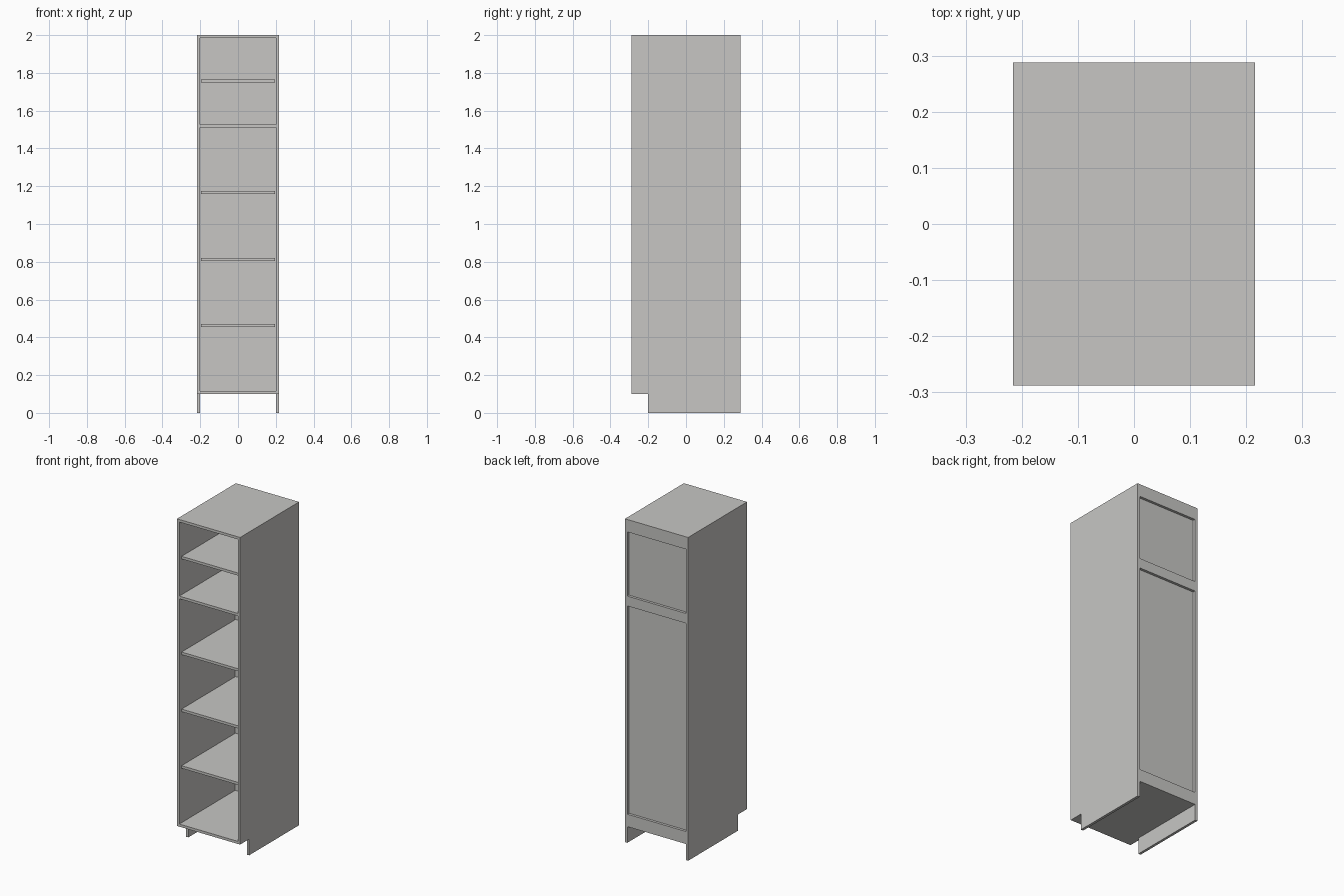
import bpy
import bmesh

if "Cube" in bpy.data.objects:
    bpy.data.objects.remove(bpy.data.objects["Cube"])

W, D, H = 0.216, 0.288, 2.0      # half width, half depth, height
T = 0.016                        # board thickness
TOE_H, TOE_Y = 0.10, -0.20       # toe notch height and its rear limit
IN = W - T                       # half of the inner width
PANEL_Y = 0.257                  # inner face of the back panel
RAIL = 0.061                     # back rail height

board = bpy.data.materials.new("warm_grey_board")
board.diffuse_color = (0.57, 0.565, 0.55, 1.0)
board.use_nodes = True
board.node_tree.nodes["Principled BSDF"].inputs["Base Color"].default_value = board.diffuse_color


def finish(name, bm):
    bmesh.ops.recalc_face_normals(bm, faces=bm.faces)
    mesh = bpy.data.meshes.new(name)
    bm.to_mesh(mesh)
    bm.free()
    mesh.materials.append(board)
    obj = bpy.data.objects.new(name, mesh)
    bpy.context.collection.objects.link(obj)
    return obj


def box(name, x, y, z):
    """Board spanning the given (min, max) ranges."""
    bm = bmesh.new()
    bmesh.ops.create_cube(bm, size=1.0)
    for v in bm.verts:
        v.co = [r[0] if c < 0 else r[1] for c, r in zip(v.co, (x, y, z))]
    return finish(name, bm)


# Side panels: one notched outline, extruded to board thickness
outline = [(-D, TOE_H), (TOE_Y, TOE_H), (TOE_Y, 0), (D, 0), (D, H), (-D, H)]
for name, x0 in (("left_side", -W), ("right_side", IN)):
    bm = bmesh.new()
    face = bm.faces.new([bm.verts.new((x0, y, z)) for y, z in outline])
    ext = bmesh.ops.extrude_face_region(bm, geom=[face])
    moved = [g for g in ext["geom"] if isinstance(g, bmesh.types.BMVert)]
    bmesh.ops.translate(bm, verts=moved, vec=(T, 0, 0))
    finish(name, bm)

# Top, bottom and fixed divider
inner = (-IN, IN)
low, high = TOE_H + T, H - T
div = 1.51
box("top_board", inner, (-D, D), (high, H))
box("bottom_board", inner, (-D, D), (TOE_H, low))
box("fixed_divider", inner, (-D, PANEL_Y), (div, div + T))

# Recessed back panel with rails flush to the rear edge
box("back_panel", inner, (PANEL_Y, D - T), (low, high))
for name, z in (("top_rail", high - RAIL), ("middle_rail", div + T - RAIL),
                ("bottom_rail", low)):
    box(name, inner, (D - T, D), (z, z + RAIL))

# Loose shelves, slightly narrower and set back from the front
for i, z in enumerate((0.455, 0.805, 1.158, 1.75)):
    box(f"shelf_{i + 1}", (-IN + 0.003, IN - 0.003), (-D + 0.018, PANEL_Y), (z, z + T))
